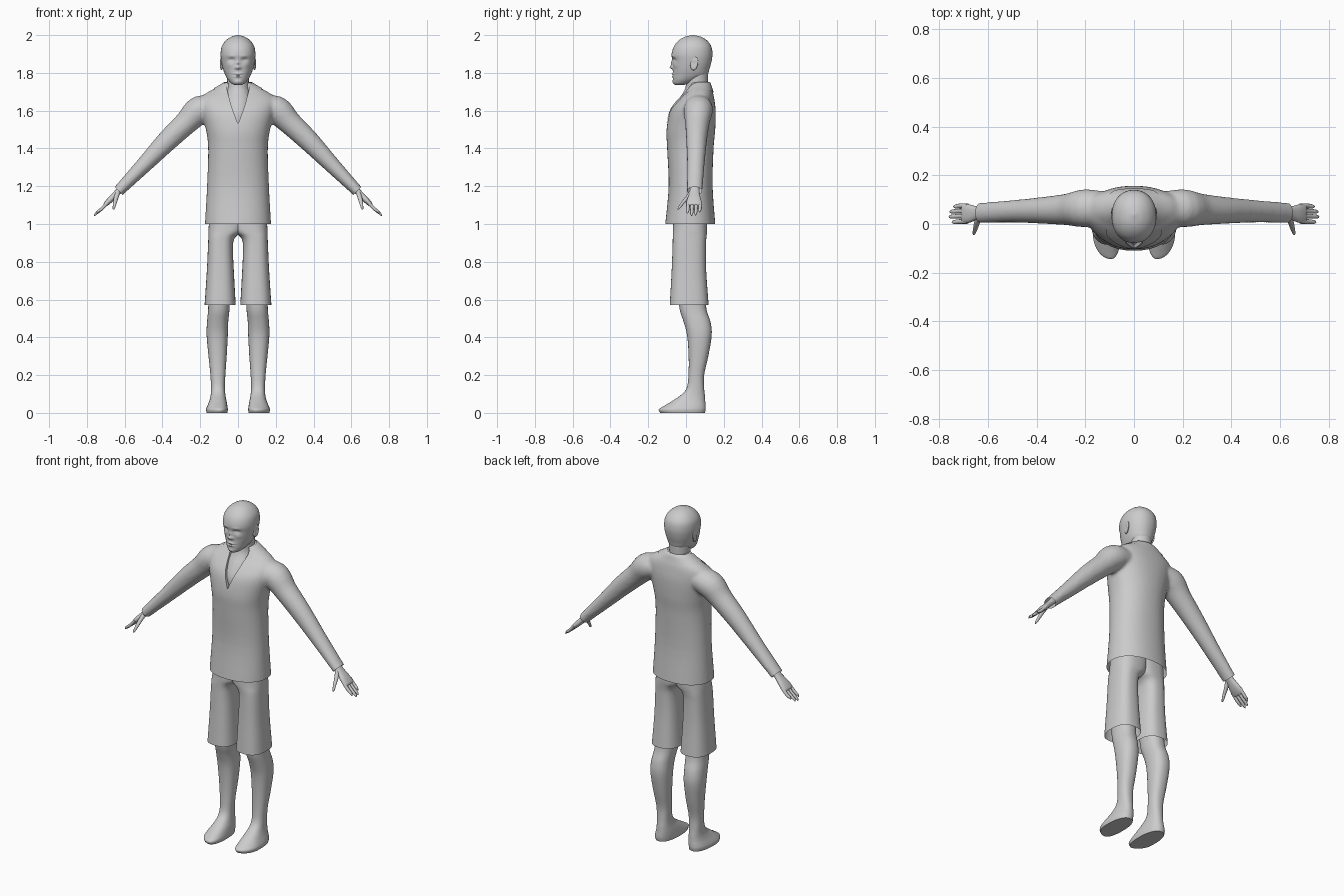
import bpy, bmesh, math
from mathutils import Vector

if "Cube" in bpy.data.objects:
    bpy.data.objects.remove(bpy.data.objects["Cube"])

grey = bpy.data.materials.new("plain grey")
grey.diffuse_color = (0.6, 0.6, 0.6, 1)
grey.use_nodes = True
grey.node_tree.nodes["Principled BSDF"].inputs["Base Color"].default_value = grey.diffuse_color


def spline(rows, n):
    """Catmull-Rom interpolation of parameter rows, n steps per span."""
    out = []
    for i in range(len(rows) - 1):
        a, b = rows[max(i - 1, 0)], rows[i]
        c, d = rows[i + 1], rows[min(i + 2, len(rows) - 1)]
        for k in range(n):
            t = k / n
            out.append([0.5 * (2 * q + (r - p) * t + (2 * p - 5 * q + 4 * r - s) * t * t
                               + (3 * q - p - 3 * r + s) * t ** 3)
                        for p, q, r, s in zip(a, b, c, d)])
    return out + [list(rows[-1])]


def ring(c, u, v, e, seg):
    """Superellipse around c with half axes u and v."""
    pts = []
    for i in range(seg):
        a = 2 * math.pi * i / seg
        ca, sa = math.cos(a), math.sin(a)
        pts.append(c + u * math.copysign(abs(ca) ** (2 / e), ca)
                   + v * math.copysign(abs(sa) ** (2 / e), sa))
    return pts


def loft(bm, rings, caps=True):
    loops = [[bm.verts.new(p) for p in r] for r in rings]
    n = len(loops[0])
    faces = [bm.faces.new((a[i], a[(i + 1) % n], b[(i + 1) % n], b[i]))
             for a, b in zip(loops, loops[1:]) for i in range(n)]
    if caps:
        faces += [bm.faces.new(loops[0][::-1]), bm.faces.new(loops[-1])]
    bmesh.ops.recalc_face_normals(bm, faces=faces)


def upright(bm, rows, n=4, e=2.0, seg=40, caps=True):
    """Rows: z, x min, x max, y front, y back."""
    loft(bm, [ring(Vector(((x0 + x1) / 2, (y0 + y1) / 2, z)), Vector(((x1 - x0) / 2, 0, 0)),
                   Vector((0, (y1 - y0) / 2, 0)), e, seg)
              for z, x0, x1, y0, y1 in spline(rows, n)], caps)


def centred(rows):
    return [(z, -w, w, y0, y1) for z, w, y0, y1 in rows]


def limb(bm, rows, n=4, e=2.0, seg=24, side=1):
    """Rows: x, y, z, half thickness, half width along y; bends in the xz plane."""
    st = spline(rows, n)
    rings = []
    for i, (x, y, z, h, w) in enumerate(st):
        a, b = st[max(i - 1, 0)], st[min(i + 1, len(st) - 1)]
        d = Vector((b[0] - a[0], 0, b[2] - a[2])).normalized()
        r = ring(Vector((x, y, z)), Vector((0, w, 0)), Vector((-d.z, 0, d.x)) * h, e, seg)
        rings.append([Vector((p.x * side, p.y, p.z)) for p in r])
    loft(bm, rings)


def make(name, bm, mirror=False, angle=50):
    me = bpy.data.meshes.new(name)
    bm.to_mesh(me)
    bm.free()
    ob = bpy.data.objects.new(name, me)
    bpy.context.collection.objects.link(ob)
    me.materials.append(grey)
    bpy.ops.object.select_all(action='DESELECT')
    ob.select_set(True)
    bpy.context.view_layer.objects.active = ob
    bpy.ops.object.shade_smooth_by_angle(angle=math.radians(angle))
    if mirror:
        ob.modifiers.new("mirror", 'MIRROR').use_mirror_merge = False
    return ob


# Jacket: trunk and sleeves fused, V neck cut out, hems opened
bm = bmesh.new()
upright(bm, centred([(0.94, .178, -.115, .158), (1.0, .175, -.11, .155), (1.2, .164, -.092, .141),
                     (1.4, .158, -.1, .146), (1.5, .17, -.103, .155), (1.6, .195, -.083, .157),
                     (1.66, .2, -.04, .15), (1.695, .165, -.006, .143), (1.725, .11, .012, .133),
                     (1.75, .07, .018, .127)]), e=2.2)
arm = [(.1, .065, 1.62, .05, .065), (.2, .065, 1.605, .075, .078), (.275, .06, 1.535, .063, .065),
       (.375, .056, 1.44, .056, .055), (.5, .052, 1.31, .043, .046), (.625, .046, 1.182, .031, .042),
       (.67, .045, 1.135, .029, .041)]
for s in (-1, 1):
    limb(bm, arm, side=s)
blank = make("jacket_blank", bm)
rm = blank.modifiers.new("fuse", 'REMESH')
rm.mode, rm.voxel_size = 'VOXEL', 0.009
sm = blank.modifiers.new("soften", 'SMOOTH')
sm.factor, sm.iterations = 0.5, 6

bm = bmesh.new()
vee = [(0, 1.53), (.034, 1.62), (.058, 1.71), (.058, 1.85), (-.058, 1.85), (-.058, 1.71), (-.034, 1.62)]
loft(bm, [[Vector((x, y, z)) for x, z in vee] for y in (-.3, .03)])
cutter = make("neck_cutter", bm)
bo = blank.modifiers.new("neck", 'BOOLEAN')
bo.operation, bo.object, bo.solver = 'DIFFERENCE', cutter, 'EXACT'

dg = bpy.context.evaluated_depsgraph_get()
bm = bmesh.new()
bm.from_mesh(blank.evaluated_get(dg).to_mesh())
for co, no in (((0, 0, 1.0), (0, 0, -1)), ((.632, 0, 1.175), (1, 0, -1)), ((-.632, 0, 1.175), (-1, 0, -1))):
    bmesh.ops.bisect_plane(bm, geom=bm.verts[:] + bm.edges[:] + bm.faces[:], plane_co=co,
                           plane_no=Vector(no).normalized(), clear_outer=True)
for f in bm.faces:
    f.material_index = 0
jacket = make("jacket", bm)
bpy.data.objects.remove(blank)
bpy.data.objects.remove(cutter)

# Collar and lapels: a strip following the neckline, laid on the jacket
edge = spline([(0, .125, 1.76, 0, .155, 1.70), (.045, .11, 1.757, .07, .15, 1.70),
               (.07, .06, 1.745, .115, .08, 1.71), (.066, .01, 1.72, .115, 0, 1.685),
               (.052, -.04, 1.67, .11, -.05, 1.64), (.027, -.085, 1.6, .06, -.09, 1.585),
               (0, -.11, 1.53, .006, -.11, 1.525)], 5)
bm = bmesh.new()
grid = [[bm.verts.new(Vector(r[:3]).lerp(Vector(r[3:]), k / 6)) for k in range(7)] for r in edge]
for a, b in zip(grid, grid[1:]):
    for k in range(6):
        bm.faces.new((a[k], a[k + 1], b[k + 1], b[k]))
collar = make("collar", bm)
sw = collar.modifiers.new("lay", 'SHRINKWRAP')
sw.target, sw.wrap_mode, sw.offset = jacket, 'ABOVE_SURFACE', 0.004
collar.modifiers.new("mirror", 'MIRROR')

# Shorts: two open tubes meeting above the crotch
bm = bmesh.new()
upright(bm, [(.57, .012, .177, -.086, .12), (.75, .022, .165, -.076, .107), (.88, .027, .159, -.071, .105),
             (.93, .014, .157, -.07, .108), (.97, -.03, .156, -.069, .112), (1.06, -.04, .15, -.065, .112)],
        e=2.6, caps=False)
make("shorts", bm, True)

# Lower legs running into feet
bm = bmesh.new()
upright(bm, [(.0, .056, .166, -.152, .1), (.018, .054, .169, -.161, .104), (.036, .056, .163, -.13, .104),
             (.06, .06, .153, -.083, .102), (.09, .066, .145, -.032, .1), (.13, .069, .143, .003, .096),
             (.2, .067, .146, .013, .096), (.3, .06, .156, .014, .118), (.41, .054, .166, .006, .136),
             (.48, .052, .164, -.012, .13), (.55, .045, .158, -.034, .108), (.66, .04, .155, -.045, .1)],
        e=2.3)
for v in bm.verts:  # outer toes sit further back than the big toe
    if v.co.z < .07 and v.co.y < -.05:
        v.co.y += (v.co.x - .06) * .35 * (-.05 - v.co.y) / .1
make("leg", bm, True)

# Hands: palm, four fingers and thumb
bm = bmesh.new()
limb(bm, [(.59, .045, 1.22, .02, .026), (.64, .045, 1.166, .016, .026), (.675, .043, 1.13, .016, .037),
          (.7, .043, 1.105, .012, .039), (.707, .043, 1.098, .006, .034)], e=2.4)
for y, tip in ((.011, .748), (.033, .76), (.054, .757), (.075, .742)):
    limb(bm, [(.685, y, 1.12, .009, .01), (.72, y - .001, 1.082, .009, .0095),
              (tip - .008, y - .003, 1.807 - tip + .008, .007, .008),
              (tip, y - .003, 1.803 - tip, .002, .002)], n=3, seg=10)
limb(bm, [(.632, .035, 1.175, .012, .016), (.645, .008, 1.14, .012, .014), (.653, -.022, 1.105, .009, .01),
          (.658, -.038, 1.083, .006, .007), (.659, -.043, 1.076, .002, .002)], n=3, seg=12)
make("hand", bm, True)

# Neck and the chest seen in the V opening
bm = bmesh.new()
upright(bm, centred([(1.48, .05, -.07, .09), (1.58, .07, -.078, .1), (1.65, .075, -.046, .11),
                     (1.7, .062, -.012, .115), (1.74, .057, 0, .116), (1.83, .06, .0, .117)]))
make("neck", bm)

# Head with modelled face
bm = bmesh.new()
upright(bm, centred([(1.737, .02, -.058, -.01), (1.745, .036, -.066, .03), (1.765, .054, -.069, .075),
                     (1.79, .068, -.069, .113), (1.82, .079, -.069, .124), (1.86, .088, -.071, .135),
                     (1.9, .092, -.076, .14), (1.94, .086, -.064, .134), (1.97, .066, -.04, .113),
                     (1.99, .038, -.008, .082), (2.0, .006, .033, .043)]), n=8, e=2.15, seg=80)
# Bumps: x, z, spread x, spread z, push along y
bumps = [(0, 1.829, .011, .009, -.016), (0, 1.85, .008, .018, -.009), (0, 1.795, .02, .005, -.008),
         (0, 1.781, .018, .005, -.007), (0, 1.788, .022, .002, .004), (0, 1.752, .018, .009, -.004)]
for s in (-1, 1):
    bumps += [(s * .034, 1.868, .016, .009, .013), (s * .034, 1.866, .011, .005, -.006),
              (s * .035, 1.89, .02, .006, -.003), (s * .013, 1.826, .006, .006, -.005),
              (s * .045, 1.84, .015, .012, -.003)]
for v in bm.verts:
    if v.co.y < 0:
        x, z = v.co.x, v.co.z
        v.co.y += sum(p * math.exp(-((x - bx) / sx) ** 2 - ((z - bz) / sz) ** 2)
                      for bx, bz, sx, sz, p in bumps)
make("head", bm, angle=70)

# Ears: tilted flat shells with a hollow
bm = bmesh.new()
bmesh.ops.create_uvsphere(bm, u_segments=24, v_segments=16, radius=1)
for v in bm.verts:
    x, y, z = v.co
    hollow = .7 * math.exp(-(y * y + z * z) / .25) if x > 0 else 0
    v.co = (.087 + (x - hollow) * .009 + y * .004, .043 + y * .02 + z * .006,
            1.85 + z * .036 - .004 * y)
make("ear", bm, True)
